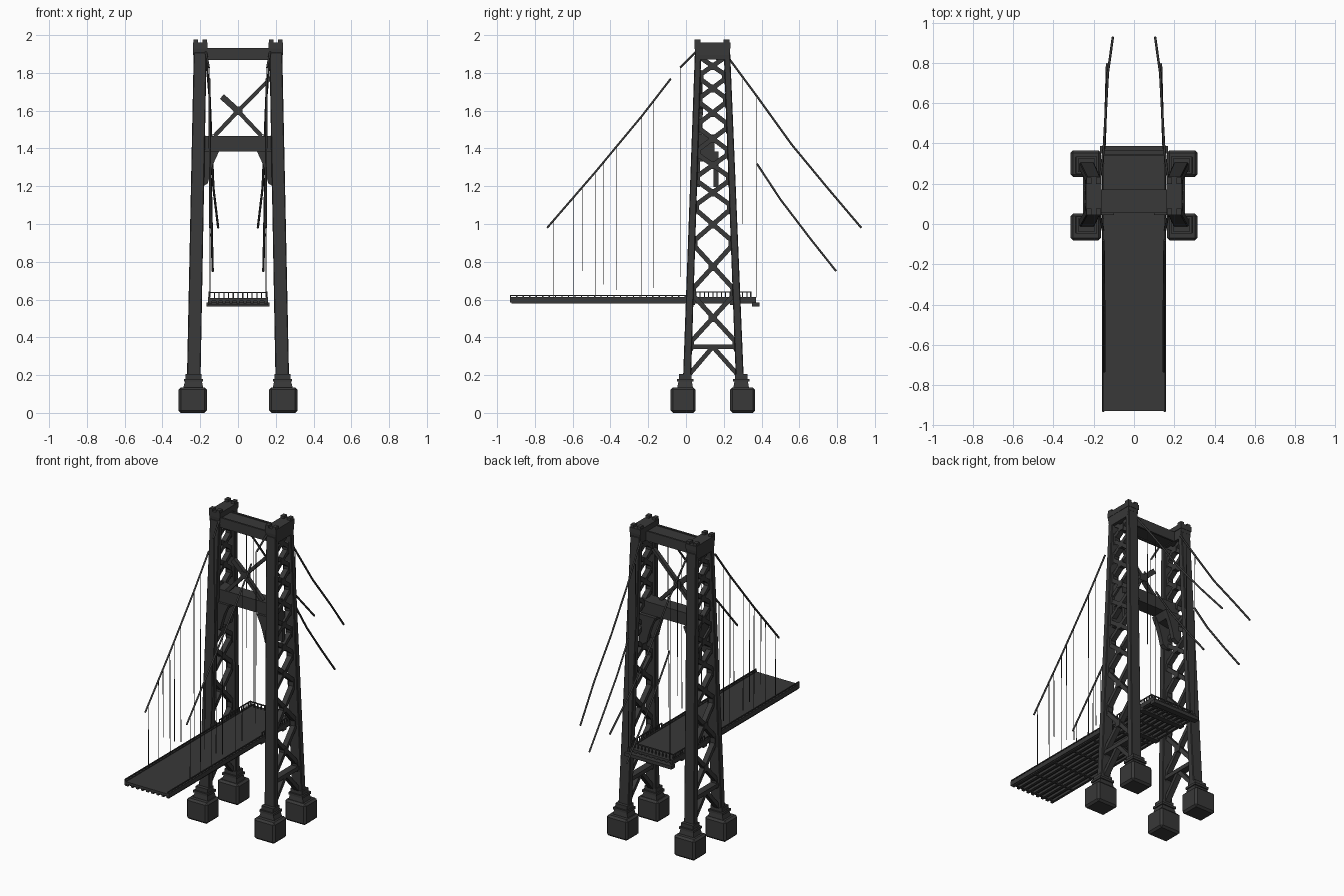
import bpy, bmesh
from mathutils import Vector

if "Cube" in bpy.data.objects:
    bpy.data.objects.remove(bpy.data.objects["Cube"])

steel = bpy.data.materials.new("dark grey steel")
steel.diffuse_color = (0.04, 0.04, 0.04, 1)
steel.use_nodes = True
steel.node_tree.nodes["Principled BSDF"].inputs["Base Color"].default_value = steel.diffuse_color


class Part:
    """Collects simple solids into one named object."""

    def __init__(self, name):
        self.name, self.bm = name, bmesh.new()

    def skin(self, rings):
        rs = [[self.bm.verts.new(p) for p in r] for r in rings]
        n = len(rs[0])
        for a, b in zip(rs, rs[1:]):
            for i in range(n):
                j = (i + 1) % n
                self.bm.faces.new((a[i], a[j], b[j], b[i]))
        self.bm.faces.new(rs[0][::-1])
        self.bm.faces.new(rs[-1])

    def loft(self, *secs):
        """Stacked rectangles: (centre x, centre y, z, half x, half y)."""
        self.skin([[(x - a, y - b, z), (x + a, y - b, z), (x + a, y + b, z), (x - a, y + b, z)]
                   for x, y, z, a, b in secs])

    def box(self, x0, x1, y0, y1, z0, z1):
        s = ((x0 + x1) / 2, (y0 + y1) / 2)
        h = (abs(x1 - x0) / 2, abs(y1 - y0) / 2)
        self.loft((*s, z0, *h), (*s, z1, *h))

    def bar(self, p, q, width, depth, axis):
        """Rectangular bar from p to q; depth runs along axis."""
        p, q, axis = Vector(p), Vector(q), Vector(axis)
        side = (q - p).cross(axis).normalized() * width / 2
        up = side.cross(q - p).normalized() * depth / 2
        self.skin([[c - side - up, c + side - up, c + side + up, c - side + up] for c in (p, q)])

    def finish(self, bevel=0):
        bmesh.ops.recalc_face_normals(self.bm, faces=self.bm.faces)
        me = bpy.data.meshes.new(self.name)
        self.bm.to_mesh(me)
        self.bm.free()
        me.materials.append(steel)
        ob = bpy.data.objects.new(self.name, me)
        bpy.context.collection.objects.link(ob)
        if bevel:
            m = ob.modifiers.new("bevel", 'BEVEL')
            m.width, m.segments = bevel, 1
        return ob


def lerp(a, b, z):
    """Value at height z for a leg running from z = 0.2 to z = 1.88."""
    return a + (b - a) * (z - 0.2) / 1.68


def leg_x(z): return lerp(0.234, 0.201, z)
def front_y(z): return lerp(0.006, 0.063, z)
def back_y(z): return lerp(0.284, 0.218, z)


X_AXIS, Y_AXIS = (1, 0, 0), (0, 1, 0)
SIDES = ((-1, "left"), (1, "right"))
LEVELS = [0.36, 0.64, 0.90, 1.09, 1.24, 1.38, 1.52, 1.655, 1.78, 1.89]

for s, side in SIDES:
    # Footings and stepped pedestals
    for fy, end in ((-0.015, "front"), (0.30, "back")):
        foot = Part(f"{side}_{end}_footing")
        foot.loft((s * 0.24, fy, 0, 0.075, 0.066), (s * 0.24, fy, 0.135, 0.075, 0.066))
        foot.finish(0.012)
        ped = Part(f"{side}_{end}_pedestal")
        py = ((front_y(0.2) if end == "front" else back_y(0.2)) + fy) / 2
        ped.loft((s * 0.237, py, 0.13, 0.054, 0.042), (s * 0.236, py, 0.165, 0.045, 0.036))
        ped.loft((s * 0.236, py, 0.165, 0.051, 0.043), (s * 0.236, py, 0.18, 0.051, 0.043))
        ped.loft((s * 0.235, py, 0.18, 0.042, 0.033), (s * 0.235, py, 0.205, 0.042, 0.033))
        ped.finish()

    # Tapering tower legs
    for fn, end in ((front_y, "front"), (back_y, "back")):
        leg = Part(f"{side}_{end}_leg")
        leg.loft(*[(s * leg_x(z), fn(z), z, lerp(0.036, 0.034, z), lerp(0.021, 0.017, z))
                   for z in (0.15, 1.0, 1.91)])
        leg.finish(0.004)

    # Stacked cross bracing with gussets between the legs
    lat = Part(f"{side}_lattice")
    for a, b in zip(LEVELS, LEVELS[1:]):
        for f, g in ((front_y, back_y), (back_y, front_y)):
            lat.bar((s * leg_x(a), f(a), a), (s * leg_x(b), g(b), b), 0.025, 0.032, X_AXIS)
        m = (a + b) / 2
        lat.box(s * leg_x(m) - 0.018, s * leg_x(m) + 0.018, 0.12, 0.163, m - 0.02, m + 0.02)
        for f, d in ((front_y, 0.026), (back_y, -0.026)):
            c = f(a) + d / 2
            lat.loft((s * leg_x(a), f(a), a - 0.045, 0.017, 0.015), (s * leg_x(a), c, a - 0.015, 0.017, 0.019),
                     (s * leg_x(a), c, a + 0.015, 0.017, 0.019), (s * leg_x(a), f(a), a + 0.045, 0.017, 0.015))
    z = 0.35
    lat.bar((s * leg_x(z), front_y(z), z), (s * leg_x(z), back_y(z), z), 0.026, 0.045, X_AXIS)
    for f in (front_y, back_y):
        lat.bar((s * leg_x(z), 0.142, z), (s * leg_x(0.19), f(0.19), 0.19), 0.024, 0.036, X_AXIS)
    lat.finish()

    # Tower cap with corner crowns
    cap = Part(f"{side}_tower_cap")
    cap.loft((s * 0.201, 0.14, 1.87, 0.034, 0.08), (s * 0.201, 0.14, 1.895, 0.036, 0.09),
             (s * 0.201, 0.14, 1.93, 0.036, 0.094))
    cap.loft((s * 0.2, 0.14, 1.93, 0.039, 0.096), (s * 0.2, 0.14, 1.962, 0.039, 0.096))
    for y in (0.06, 0.215):
        for x in (0.176, 0.224):
            cap.box(s * x - 0.012, s * x + 0.012, y - 0.016, y + 0.016, 1.955, 1.978)
    cap.finish()

# Top crossbeam with raised edges
top = Part("top_crossbeam")
top.box(-0.18, 0.18, 0.055, 0.17, 1.875, 1.925)
for y in (0.06, 0.165):
    top.box(-0.18, 0.18, y - 0.006, y + 0.006, 1.868, 1.931)
top.finish()

# Portal beam, with curved haunch plates running down the legs
half = [(0, 1.385), (0.10, 1.385), (0.125, 1.345), (0.215, 1.33), (0.215, 1.475), (0.16, 1.465)]
outline = half[1:] + [(-x, z) for x, z in reversed(half[1:])]
portal = Part("portal_beam")
portal.skin([[(x, y, z) for x, z in outline] for y in (0.06, 0.15)])
for s, side in SIDES:
    for y0, y1 in ((0.045, 0.075), (0.145, 0.172)):
        portal.skin([[(s * x, y, z) for x, z in ((0.215, 1.385), (0.10, 1.385), (0.13, 1.32), (0.148, 1.265),
                                                 (0.16, 1.215), (0.19, 1.195), (0.215, 1.195))]
                     for y in (y0, y1)])
portal.finish()

# Cross brace above the portal, one arm cut short
brace = Part("upper_cross_brace")
for x, z, w in ((0.18, 1.78, 0.02), (-0.085, 1.675, 0.032), (-0.125, 1.465, 0.022), (0.125, 1.465, 0.022)):
    brace.bar((0, 0.075, 1.598), (x, 0.075, z), w, 0.026, Y_AXIS)
brace.box(-0.025, 0.025, 0.06, 0.09, 1.578, 1.622)
brace.finish()

# Road deck with ribs underneath
deck = Part("road_deck")
deck.box(-0.153, 0.153, -0.93, 0.365, 0.593, 0.608)
deck.finish()
ribs = Part("deck_ribs")
for i in range(9):
    x = -0.146 + i * 0.0365
    ribs.box(x - 0.008, x + 0.008, -0.925, 0.36, 0.578, 0.594)
for i in range(8):
    y = -0.91 + i * 0.175
    ribs.box(-0.153, 0.153, y - 0.006, y + 0.006, 0.582, 0.594)
for y in (0.03, 0.25):
    ribs.box(-0.158, 0.158, y - 0.018, y + 0.018, 0.57, 0.594)
ribs.box(-0.168, 0.168, 0.35, 0.388, 0.563, 0.585)
ribs.finish()

# Railings: low along the span, taller around the tower
for s, side in SIDES:
    rail = Part(f"{side}_railing")
    x = s * 0.153
    rail.box(x - 0.006, x + 0.006, -0.932, 0.37, 0.585, 0.613)
    for y0, y1, h, n in ((-0.93, 0.03, 0.625, 28), (0.03, 0.345, 0.642, 14)):
        rail.box(x - 0.003, x + 0.003, y0, y1, h - 0.005, h)
        for i in range(n + 1):
            y = y0 + (y1 - y0) * i / n
            rail.box(x - 0.003, x + 0.003, y - 0.003, y + 0.003, 0.61, h)
    rail.finish()
end_rail = Part("end_railing")
end_rail.box(-0.153, 0.153, 0.34, 0.346, 0.635, 0.641)
for i in range(13):
    x = -0.15 + i * 0.025
    end_rail.box(x - 0.003, x + 0.003, 0.34, 0.346, 0.605, 0.638)
end_rail.finish()


def cable(name, pts, r=0.006):
    cu = bpy.data.curves.new(name, 'CURVE')
    cu.dimensions, cu.bevel_depth, cu.bevel_resolution, cu.use_fill_caps = '3D', r, 1, True
    sp = cu.splines.new('POLY')
    sp.points.add(len(pts) - 1)
    for p, co in zip(sp.points, pts):
        p.co = (*co, 1)
    cu.materials.append(steel)
    bpy.context.collection.objects.link(bpy.data.objects.new(name, cu))


# Suspension cables and thin hangers: (y, bottom z, top z)
HANGERS = [(-0.70, 0.61, 1.02), (-0.595, 0.61, 1.14), (-0.55, 0.75, 1.19), (-0.48, 0.61, 1.27),
           (-0.435, 0.68, 1.32), (-0.37, 0.65, 1.40), (-0.235, 0.61, 1.57), (-0.17, 0.66, 1.65),
           (-0.03, 0.72, 1.83), (0.30, 1.0, 1.77), (0.375, 0.61, 1.67)]
for s, side in SIDES:
    cable(f"{side}_front_cable", [(s * 0.148, -0.735, 0.98), (s * 0.148, -0.48, 1.275),
                                  (s * 0.15, -0.235, 1.57), (s * 0.152, -0.08, 1.77)])
    cable(f"{side}_front_cable_top", [(s * 0.155, -0.03, 1.83), (s * 0.17, 0.05, 1.91)])
    cable(f"{side}_back_cable", [(s * 0.17, 0.21, 1.90), (s * 0.15, 0.38, 1.67), (s * 0.14, 0.56, 1.42),
                                 (s * 0.13, 0.75, 1.19), (s * 0.105, 0.928, 0.98)])
    cable(f"{side}_lower_back_cable", [(s * 0.147, 0.375, 1.32), (s * 0.142, 0.5, 1.13),
                                       (s * 0.138, 0.66, 0.92), (s * 0.134, 0.795, 0.75)])
    wires = Part(f"{side}_hangers")
    for y, z0, z1 in HANGERS:
        wires.bar((s * 0.148, y, z0), (s * 0.15, y, z1), 0.003, 0.003, X_AXIS)
    wires.finish()
